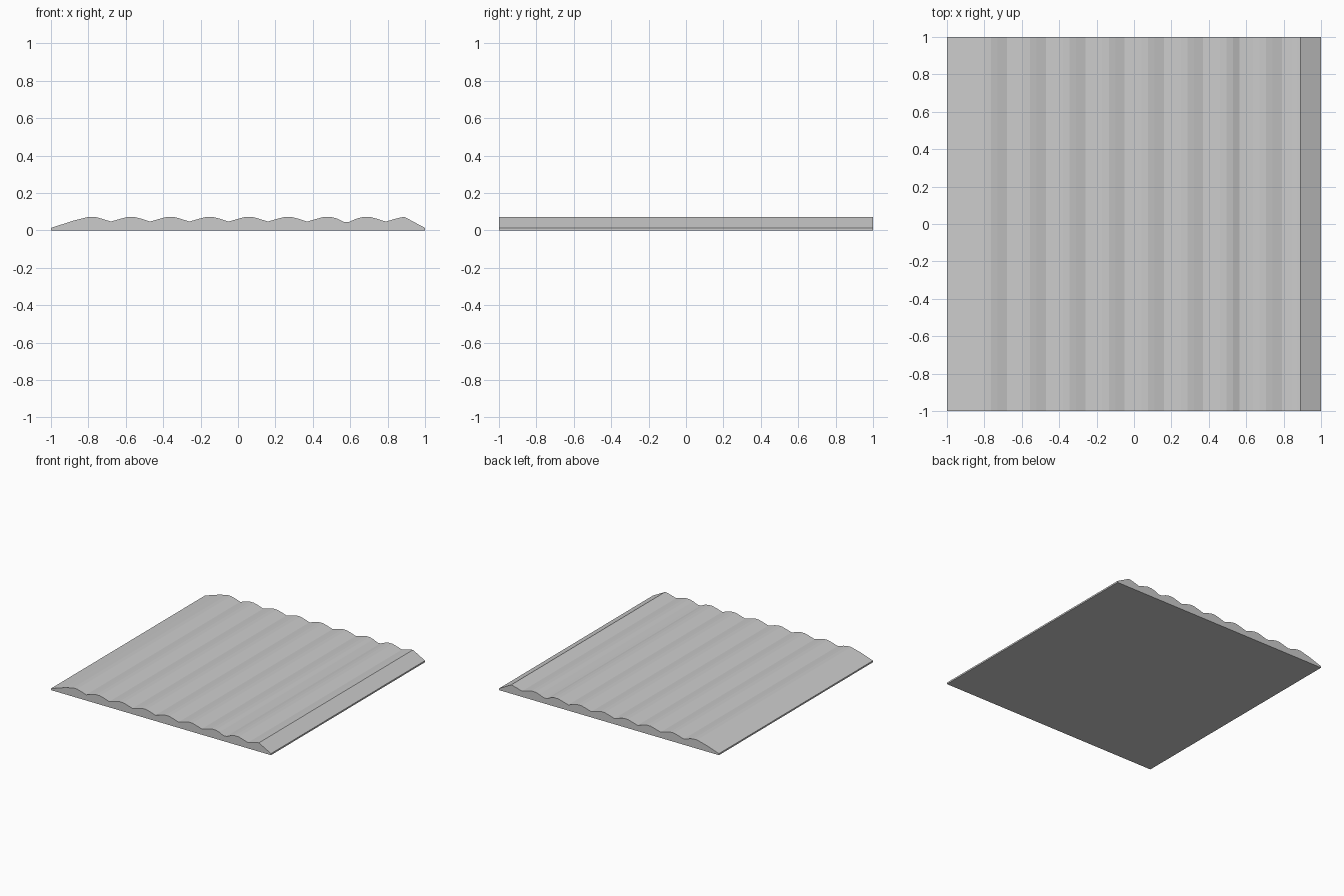
import bpy

if "Cube" in bpy.data.objects:
    bpy.data.objects.remove(bpy.data.objects["Cube"])

PITCH = 0.21
RIDGES = 9

# Upper profile: long left ramp, repeated ridges, short right ramp
top = [(-1.0, 0.013), (-0.88, 0.052)]
for i in range(RIDGES):
    c = -0.78 + PITCH * i
    if i == RIDGES - 1:
        top += [(c - 0.025, 0.070), (c - 0.01, 0.072)]
        break
    top += [(c - 0.02, 0.072), (c + 0.015, 0.072), (c + 0.05, 0.063)]
    if i == 6:  # this valley has a small flat floor
        top += [(c + 0.085, 0.046), (c + 0.115, 0.046)]
    else:
        top += [(c + 0.10, 0.047)]
    top += [(c + 0.155, 0.063)]
top += [(1.0, 0.013)]

profile = [(-1.0, 0.0)] + top + [(1.0, 0.0)]
n = len(profile)

# Extrude the profile from front to back
verts = [(x, y, z) for y in (-1.0, 1.0) for x, z in profile]
faces = [tuple(reversed(range(n))), tuple(range(n, 2 * n))]
faces += [(k, (k + 1) % n, n + (k + 1) % n, n + k) for k in range(n)]

mesh = bpy.data.meshes.new("corrugated_panel")
mesh.from_pydata(verts, [], faces)

import bmesh
bm = bmesh.new()
bm.from_mesh(mesh)
bmesh.ops.recalc_face_normals(bm, faces=bm.faces)
bm.to_mesh(mesh)
bm.free()

panel = bpy.data.objects.new("corrugated_panel", mesh)
bpy.context.collection.objects.link(panel)
